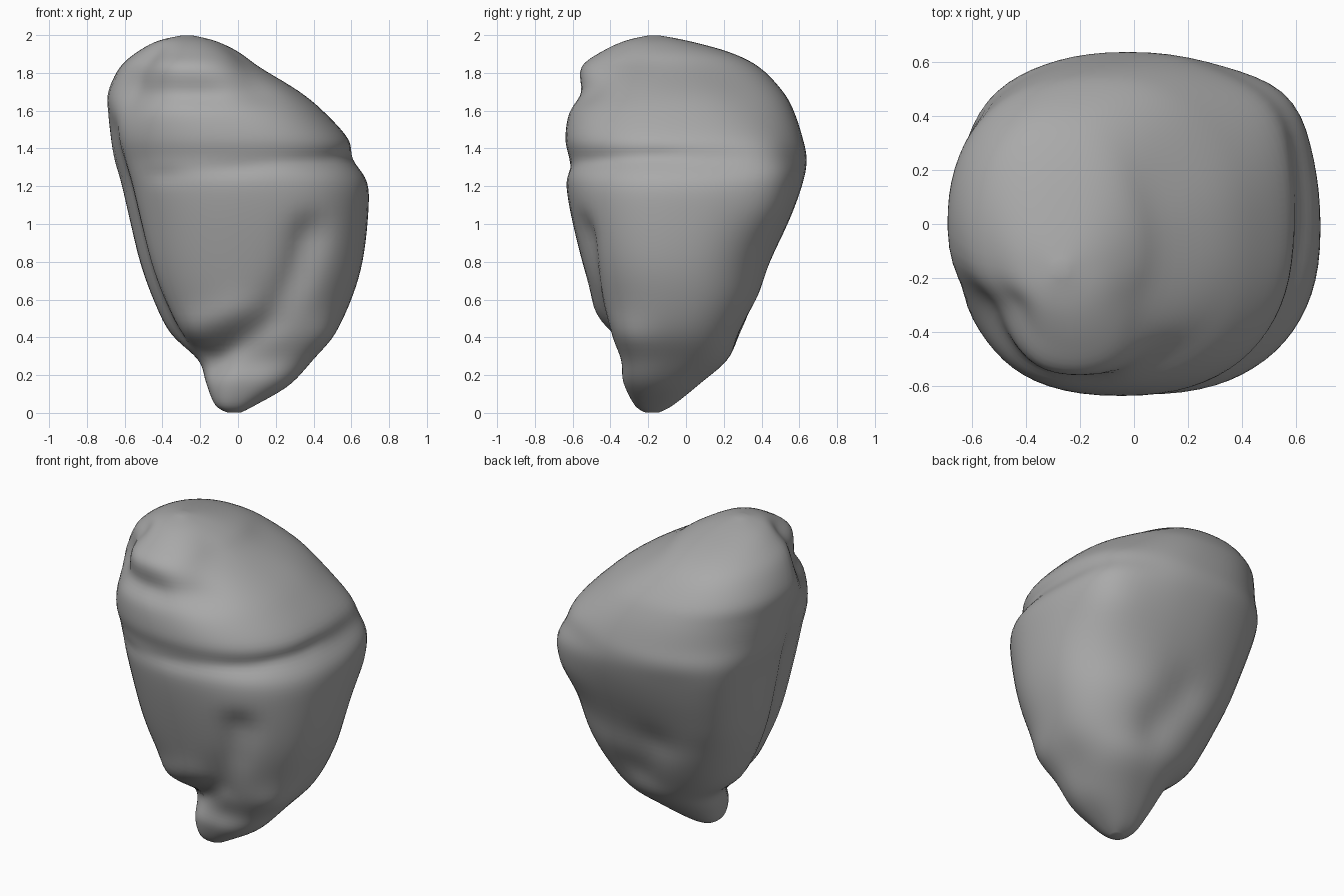
import bpy, bmesh, math
from mathutils import Vector

cube = bpy.data.objects.get("Cube")
if cube:
    bpy.data.objects.remove(cube, do_unlink=True)

# Outline of the body: height, right, left, front, back
OUTLINE = [
    (0, -.05, .01, -.21, -.15), (.04, -.12, .08, -.27, -.07),
    (.16, -.17, .25, -.32, .08), (.28, -.21, .38, -.33, .22),
    (.42, -.36, .51, -.41, .3), (.6, -.45, .6, -.49, .39),
    (.8, -.52, .66, -.55, .45), (1.05, -.58, .69, -.61, .56),
    (1.22, -.62, .685, -.635, .62), (1.34, -.655, .61, -.62, .64),
    (1.45, -.675, .585, -.64, .62), (1.59, -.69, .46, -.62, .575),
    (1.7, -.69, .33, -.565, .515), (1.83, -.63, .12, -.56, .39),
    (1.91, -.54, .01, -.46, .23), (1.97, -.43, -.12, -.33, .01),
    (2, -.29, -.25, -.19, -.15),
]

# Creases and swellings: inward depth (negative swells), width, path
FEATURES = [
    # under the rim of the cap
    (.015, .04, [(-.5, -.5, 1.25), (0, -.63, 1.29), (.45, -.5, 1.33), (.6, -.1, 1.36)]),
    # between the belly and the curling side lobe
    (.07, .085, [(.37, -.51, .95), (.3, -.46, .75), (.17, -.4, .52),
                 (-.06, -.35, .36), (-.19, -.28, .27)]),
    # belly bottom
    (-.03, .1, [(.03, -.45, .52), (-.2, -.37, .45)]),
    # between the belly and the right flank
    (.05, .08, [(-.62, -.16, 1.5), (-.59, -.2, 1.1), (-.45, -.2, .6), (-.34, -.18, .42)]),
    # chamfer beside the knob and a soft fold below it
    (.11, .18, [(-.6, -.38, 1.76), (-.52, -.4, 1.84)]),
    (.015, .06, [(-.5, -.48, 1.67), (-.15, -.58, 1.67)]),
    (.03, .13, [(.1, -.48, 1.72), (.02, -.3, 1.86)]),
    (.025, .2, [(.12, .2, 1.83), (.25, .3, 1.7)]),
    # back corners
    (-.05, .18, [(.52, .42, 1.3), (.5, .4, 1.12)]),
    (-.045, .2, [(-.5, .42, 1.18), (-.42, .35, .85)]),
    # hollow low on the back
    (.04, .13, [(.1, .33, .5), (-.05, .42, .7)]),
    # keel of the side lobe
    (-.05, .15, [(.2, -.2, .18), (.4, -.28, .38)]),
]


def spline(a, b, c, d, t):
    return b + .5 * t * (c - a + t * (2*a - 5*b + 4*c - d + t * (3*(b - c) + d - a)))


def path_distance(p, path):
    best = 9
    for a, b in zip(path, path[1:]):
        a, b = Vector(a), Vector(b)
        t = (p - a).dot(b - a) / (b - a).length_squared
        best = min(best, (p - a.lerp(b, max(0, min(1, t)))).length)
    return best


def signed_power(v, e):
    return math.copysign(abs(v) ** e, v)


SIDES, STEPS = 72, 5
last = len(OUTLINE) - 1
bm = bmesh.new()
rings = []
for row in range(last * STEPS + 1):
    i, t = min(row // STEPS, last - 1), row / STEPS
    t -= i
    keys = [OUTLINE[max(0, min(last, i + k))] for k in (-1, 0, 1, 2)]
    z, x0, x1, y0, y1 = [spline(*v, t) for v in zip(*keys)]
    centre = Vector(((x0 + x1) / 2, (y0 + y1) / 2, z))
    ring = []
    for s in range(SIDES):
        ang = math.tau * s / SIDES
        p = centre + Vector((signed_power(math.cos(ang), .85) * (x1 - x0) / 2,
                             signed_power(math.sin(ang), .85) * (y1 - y0) / 2, 0))
        inward = (centre - p).normalized()
        push = sum(depth * math.exp(-(path_distance(p, path) / width) ** 2)
                   for depth, width, path in FEATURES)
        ring.append(bm.verts.new(p + inward * min(push, (centre - p).length * .6)))
    rings.append(ring)

# Skin the rings and close both ends
for low, high in zip(rings, rings[1:]):
    for s in range(SIDES):
        n = (s + 1) % SIDES
        bm.faces.new((low[s], low[n], high[n], high[s]))
bm.faces.new(rings[0][::-1])
bm.faces.new(rings[-1])
mesh = bpy.data.meshes.new("lumpy_body")
bm.to_mesh(mesh)
bm.free()
body = bpy.data.objects.new("lumpy_body", mesh)
bpy.context.collection.objects.link(body)
mesh.shade_smooth()

# Soften the skin
soften = body.modifiers.new("soften", 'SMOOTH')
soften.factor = .5
soften.iterations = 4

# Plain grey
grey = bpy.data.materials.new("plain_grey")
grey.use_nodes = True
colour = (.4, .4, .4, 1)
grey.diffuse_color = colour
bsdf = grey.node_tree.nodes["Principled BSDF"]
bsdf.inputs["Base Color"].default_value = colour
bsdf.inputs["Roughness"].default_value = .8
mesh.materials.append(grey)
